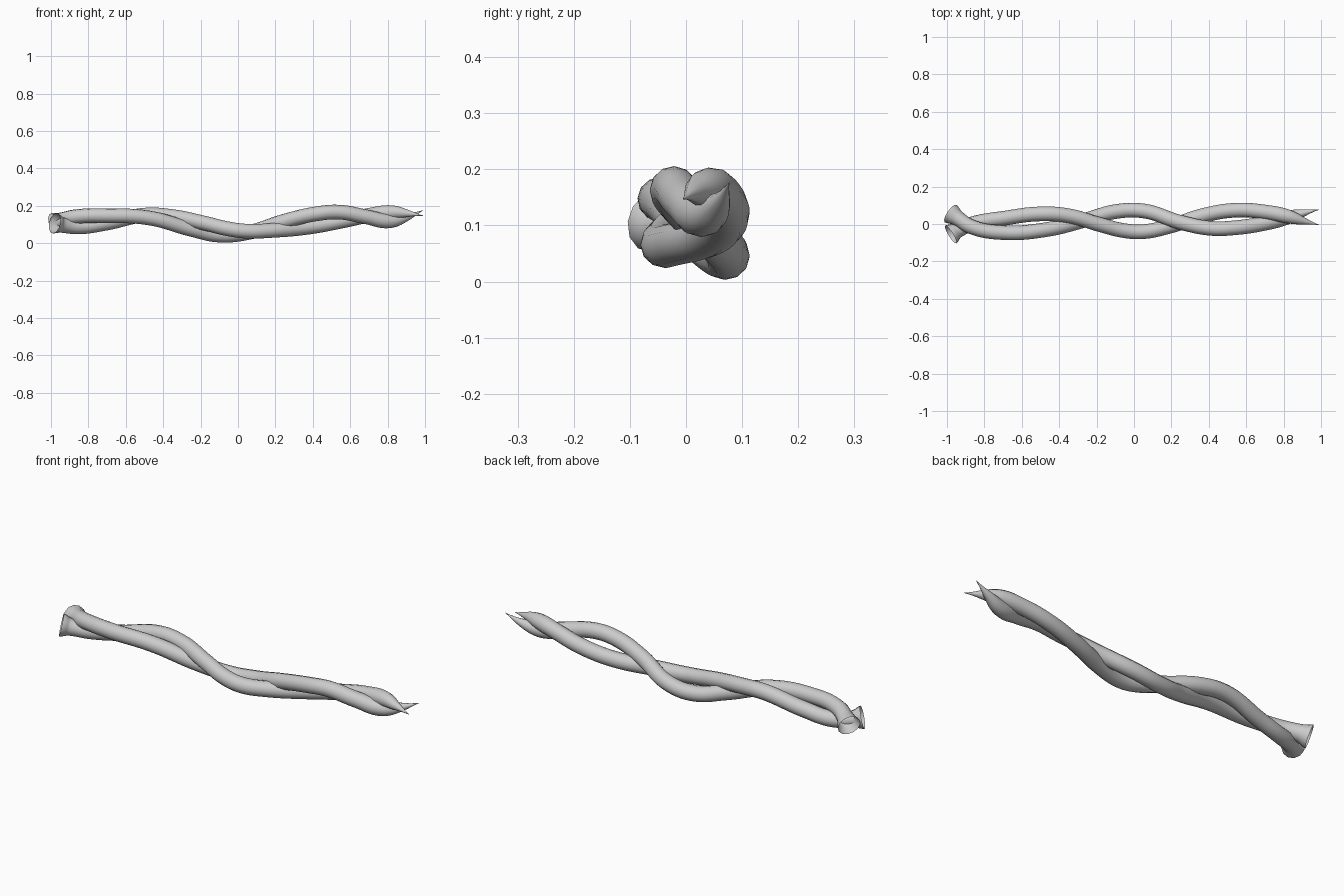
import bpy

TUBE = 0.039

# Centre line points: x, y, z, radius factor (flared left end, pointed right end)
STRAND_A = [
    (-0.98, 0.056, 0.107, 1.45), (-0.945, 0.032, 0.122, 1.08), (-0.87, -0.015, 0.141, 1),
    (-0.70, -0.046, 0.147, 1), (-0.47, -0.030, 0.134, 1), (-0.25, 0.024, 0.074, 1),
    (-0.10, 0.066, 0.043, 1), (0.05, 0.070, 0.056, 1), (0.25, 0.008, 0.118, 1),
    (0.42, -0.024, 0.157, 1), (0.54, -0.020, 0.166, 1), (0.68, 0.000, 0.142, 1),
    (0.81, 0.032, 0.118, 0.97), (0.90, 0.058, 0.138, 0.55), (0.99, 0.077, 0.176, 0.02),
]
STRAND_B = [
    (-0.98, -0.056, 0.107, 1.45), (-0.945, -0.034, 0.098, 1.08), (-0.85, 0.005, 0.087, 1),
    (-0.70, 0.030, 0.108, 1), (-0.50, 0.054, 0.150, 1), (-0.35, 0.044, 0.142, 1),
    (-0.18, -0.004, 0.107, 1), (-0.05, -0.036, 0.076, 1), (0.05, -0.041, 0.064, 1),
    (0.18, -0.015, 0.068, 1), (0.38, 0.048, 0.086, 1), (0.55, 0.074, 0.117, 1),
    (0.70, 0.064, 0.149, 1), (0.82, 0.041, 0.165, 0.97), (0.90, 0.018, 0.160, 0.55),
    (0.99, -0.005, 0.147, 0.02),
]


def strand(name, points):
    curve = bpy.data.curves.new(name, 'CURVE')
    curve.dimensions = '3D'
    curve.bevel_depth = TUBE
    curve.bevel_resolution = 4
    curve.resolution_u = 8
    spline = curve.splines.new('BEZIER')
    spline.radius_interpolation = 'CARDINAL'
    spline.bezier_points.add(len(points) - 1)
    for bp, (x, y, z, r) in zip(spline.bezier_points, points):
        bp.co = (x, y, z)
        bp.radius = r
        bp.handle_left_type = bp.handle_right_type = 'AUTO'
    obj = bpy.data.objects.new(name, curve)
    bpy.context.collection.objects.link(obj)
    # Turn the swept curve into a smooth open tube
    bpy.ops.object.select_all(action='DESELECT')
    obj.select_set(True)
    bpy.context.view_layer.objects.active = obj
    bpy.ops.object.convert(target='MESH')
    bpy.ops.object.shade_smooth()


# Two strands twisted around one another
strand("twisted_strand_a", STRAND_A)
strand("twisted_strand_b", STRAND_B)
